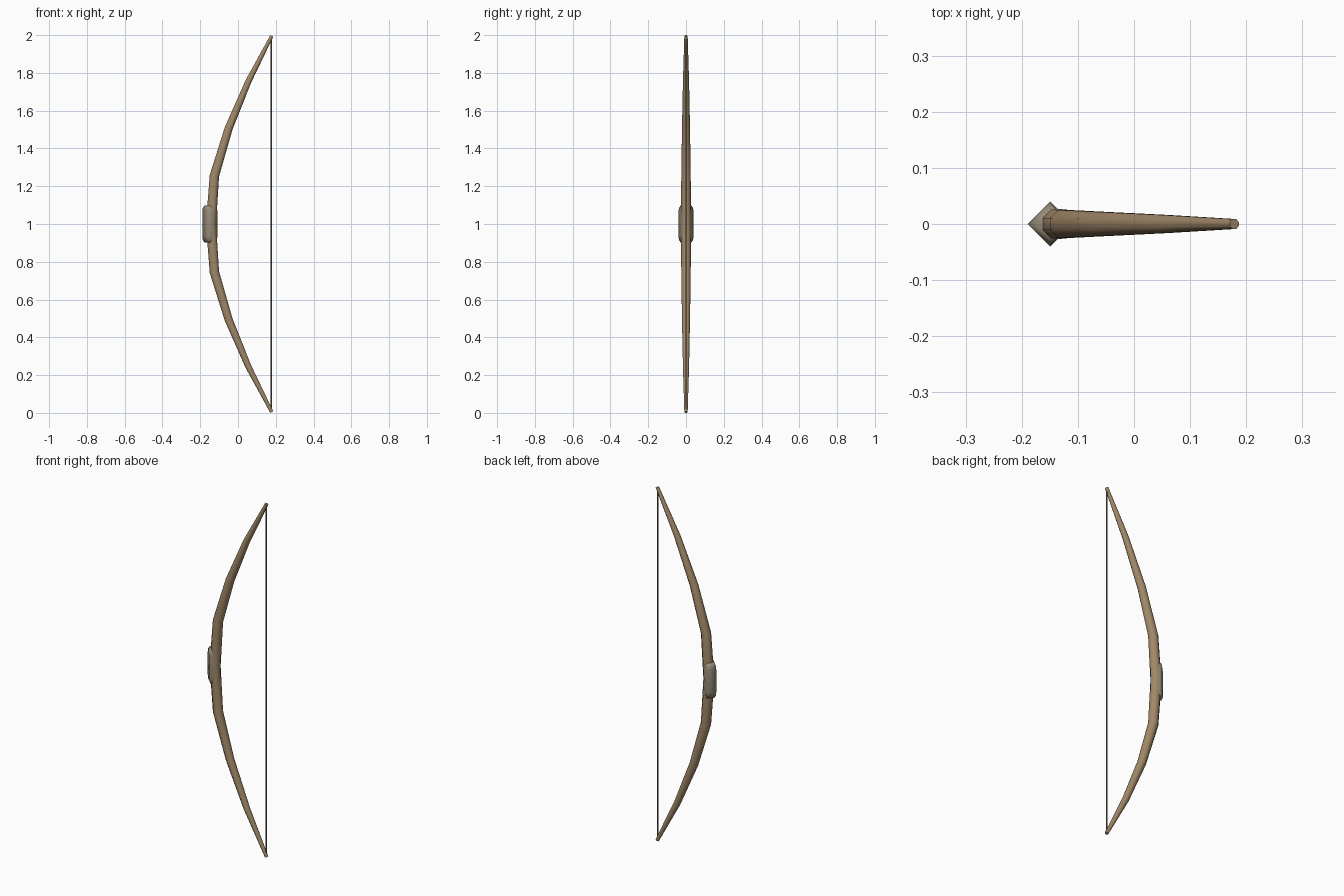
import bpy, math
from mathutils import Vector

if "Cube" in bpy.data.objects:
    bpy.data.objects.remove(bpy.data.objects["Cube"])


def material(name, rgb):
    m = bpy.data.materials.new(name)
    m.diffuse_color = (*rgb, 1)
    m.use_nodes = True
    m.node_tree.nodes["Principled BSDF"].inputs["Base Color"].default_value = m.diffuse_color
    return m


def tube(name, rings, sides, turn, mat, smooth):
    """Loft of (centre x, centre z, radius), each ring square to the path."""
    verts, faces = [], []
    n = len(rings)
    for i, (x, z, r) in enumerate(rings):
        a, b = rings[max(i - 1, 0)], rings[min(i + 1, n - 1)]
        t = Vector((b[0] - a[0], 0, b[1] - a[1])).normalized()
        u = Vector((t.z, 0, -t.x))
        for k in range(sides):
            ang = math.tau * k / sides + turn
            verts.append(Vector((x, 0, z)) + u * r * math.cos(ang)
                         + Vector((0, r * math.sin(ang), 0)))
    for i in range(n - 1):
        for k in range(sides):
            j = (k + 1) % sides
            faces.append((i * sides + k, i * sides + j,
                          (i + 1) * sides + j, (i + 1) * sides + k))
    faces.append(tuple(reversed(range(sides))))
    faces.append(tuple(range((n - 1) * sides, n * sides)))
    me = bpy.data.meshes.new(name)
    me.from_pydata(verts, [], faces)
    me.materials.append(mat)
    ob = bpy.data.objects.new(name, me)
    bpy.context.collection.objects.link(ob)
    bpy.ops.object.select_all(action='DESELECT')
    ob.select_set(True)
    bpy.context.view_layer.objects.active = ob
    bpy.ops.object.shade_smooth_by_angle(angle=math.radians(smooth))
    return ob


wood = material("wood", (0.36, 0.25, 0.14))
leather = material("leather", (0.30, 0.26, 0.19))
cord = material("cord", (0.16, 0.13, 0.10))

# Bow stave: upper half profile, mirrored about the middle
upper = [(-0.143, 1.0, 0.029), (-0.125, 1.255, 0.027), (-0.05, 1.505, 0.023),
         (0.055, 1.755, 0.0175), (0.179, 1.996, 0.0095)]
lower = [(x, 2 - z, r) for x, z, r in reversed(upper[1:])]
tube("bow_stave", lower + upper, 8, math.pi / 8, wood, 50)

# Diamond-section grip with rounded ends
half = [(-0.149, 1.065, 0.04), (-0.149, 1.085, 0.037), (-0.149, 1.098, 0.028)]
grip = [(x, 2 - z, r) for x, z, r in reversed(half)] + half
tube("grip", grip, 4, 0, leather, 95)

# Bowstring between the tips
tube("bowstring", [(0.177, 0.01, 0.004), (0.177, 1.99, 0.004)], 6, 0, cord, 65)
